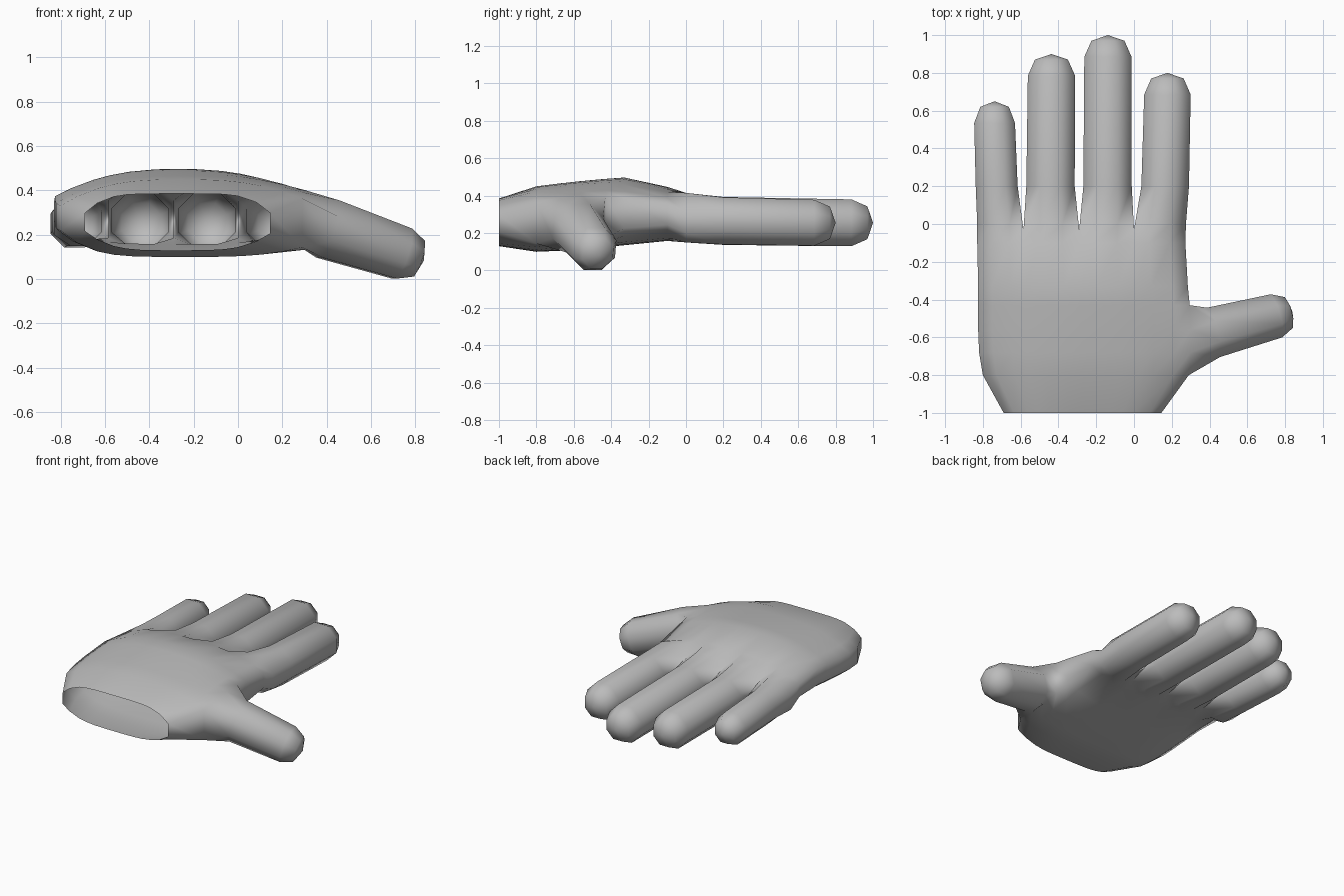
import bpy, bmesh, math
from mathutils import Vector

if "Cube" in bpy.data.objects:
    bpy.data.objects.remove(bpy.data.objects["Cube"])

bm = bmesh.new()
UP = Vector((0, 0, 1))

# Column positions across the palm: finger boundaries plus two points per finger
BOUNDS = [-0.83, -0.585, -0.29, 0.0, 0.275]
cols = []
for a, b in zip(BOUNDS, BOUNDS[1:]):
    cols += [a, a + (b - a) * 0.3, a + (b - a) * 0.7]
cols.append(BOUNDS[-1])
fracs = [(x - cols[0]) / (cols[-1] - cols[0]) for x in cols]


def palm_ring(y, xl, xr, zt, zb, power, edge_t, edge_b):
    """Rounded cross-section; returns top row and bottom row, left to right."""
    zc, h = (zt + zb) / 2, (zt - zb) / 2
    rows = []
    for sign, pw, right in ((1, power, edge_t), (-1, 4, edge_b)):
        row = []
        for f in fracs:
            edge = 0.32 + (right - 0.32) * f
            s = edge + (1 - edge) * (1 - abs(2 * f - 1) ** pw)
            row.append(bm.verts.new((xl + (xr - xl) * f, y, zc + sign * h * s)))
        rows.append(row)
    return rows


def knuckle_ring():
    """Finger roots: raised over each finger, pinched at the webs."""
    top, bot = [], []
    for i, x in enumerate(cols):
        web = i % 3 == 0
        outer = i in (0, len(cols) - 1)
        y = -0.03 if web and not outer else 0.0
        t = 0.31 if outer else 0.355 if web else 0.415 if 2 < i else 0.39
        b = 0.20 if outer else 0.185 if web else 0.15
        top.append(bm.verts.new((x, y, t)))
        bot.append(bm.verts.new((x, y, b)))
    return top, bot


def digit(ring, stations, tip):
    """Continue an eight-sided opening through (centre, radius) stations to a tip."""
    pts = [Vector(c) for c, r in stations]
    axis = (Vector(tip) - pts[-2]).normalized()
    u = axis.cross(UP).normalized()
    v = u.cross(axis)
    for c, (_, r) in zip(pts, stations):
        new = []
        for k in range(8):
            a = math.radians(157.5 - 45 * k)
            new.append(bm.verts.new(c + (u * math.cos(a) + v * math.sin(a)) * r / math.cos(math.pi / 8)))
        for k in range(8):
            n = (k + 1) % 8
            bm.faces.new((ring[k], ring[n], new[n], new[k]))
        ring = new
    pole = bm.verts.new(tip)
    for k in range(8):
        bm.faces.new((ring[k], ring[(k + 1) % 8], pole))


# Palm, open at the wrist
rings = [palm_ring(*p) for p in (
    (-1.00, -0.69, 0.145, 0.385, 0.13, 5.0, 0.32, 0.4),
    (-0.80, -0.80, 0.29, 0.450, 0.10, 2.8, 0.50, 0.75),
    (-0.68, -0.82, 0.30, 0.465, 0.105, 2.5, 0.58, 0.85),
    (-0.56, -0.825, 0.30, 0.478, 0.115, 2.4, 0.58, 0.85),
    (-0.43, -0.825, 0.295, 0.490, 0.125, 2.4, 0.50, 0.75),
    (-0.33, -0.825, 0.285, 0.497, 0.135, 2.4, 0.40, 0.5),
    (-0.10, -0.83, 0.272, 0.447, 0.158, 3.0, 0.35, 0.4))]
rings.append(knuckle_ring())
THUMB = range(1, 4)          # bands left open on the right side for the thumb
last = len(cols) - 1
for j, (p, q) in enumerate(zip(rings, rings[1:])):
    for row in (0, 1):
        for i in range(last):
            bm.faces.new((p[row][i], p[row][i + 1], q[row][i + 1], q[row][i]))
    bm.faces.new((p[0][0], p[1][0], q[1][0], q[0][0]))
    if j not in THUMB:
        bm.faces.new((p[0][last], p[1][last], q[1][last], q[0][last]))

# Four fingers: root x, end x, radius, tip y, centre height
top, bot = rings[-1]
for i, (x0, x1, r, y, z) in enumerate((
        (-0.727, -0.738, 0.108, 0.65, 0.25),
        (-0.442, -0.437, 0.125, 0.90, 0.255),
        (-0.140, -0.138, 0.125, 1.00, 0.255),
        (0.165, 0.177, 0.123, 0.80, 0.255))):
    root = top[3 * i:3 * i + 4] + bot[3 * i:3 * i + 4][::-1]
    digit(root, [((x0, 0.2, z + 0.01), r + 0.003), ((x1, y - 0.115, z), r),
                 ((x1, y - 0.03, z), r * 0.7)], (x1, y, z))

# Thumb
root = [rings[j][0][last] for j in (4, 3, 2, 1)] + [rings[j][1][last] for j in (1, 2, 3, 4)]
digit(root, [((0.405, -0.578, 0.226), 0.135), ((0.74, -0.49, 0.115), 0.118),
             ((0.81, -0.471, 0.092), 0.084)], (0.838, -0.464, 0.083))

bmesh.ops.recalc_face_normals(bm, faces=bm.faces)
for f in bm.faces:
    f.smooth = True
mesh = bpy.data.meshes.new("hand")
bm.to_mesh(mesh)
bm.free()
hand = bpy.data.objects.new("hand", mesh)
bpy.context.collection.objects.link(hand)

grey = bpy.data.materials.new("plain grey")
grey.diffuse_color = (0.5, 0.5, 0.5, 1)
grey.use_nodes = True
grey.node_tree.nodes["Principled BSDF"].inputs["Base Color"].default_value = grey.diffuse_color
mesh.materials.append(grey)
